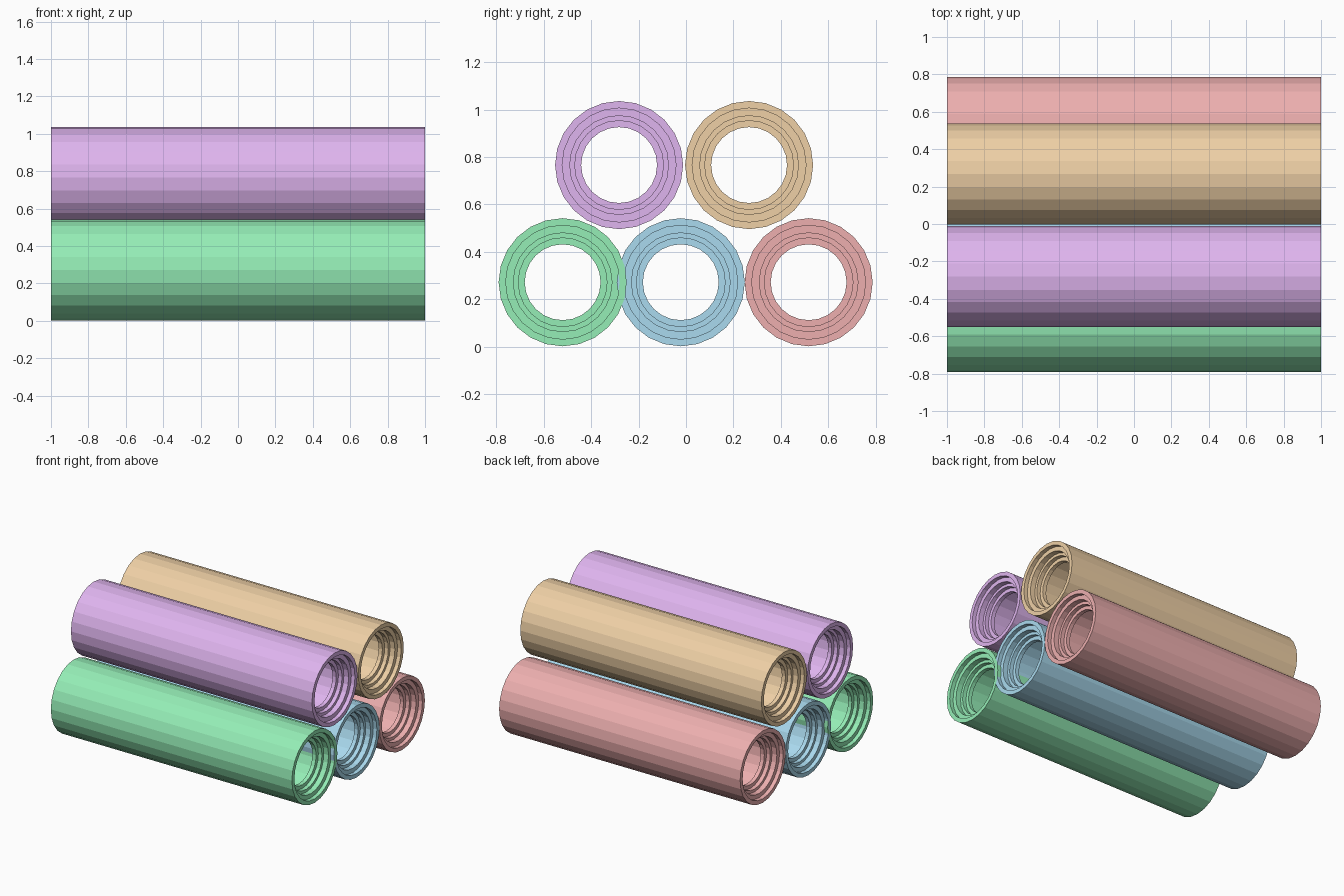
import bpy, bmesh
from math import cos, sin, pi

if "Cube" in bpy.data.objects:
    bpy.data.objects.remove(bpy.data.objects["Cube"])

SIDES = 24

# Half of the pipe's closed wall section as (x, radius): stepped rim, then a wide bore
HALF = [(1.0, 0.27), (1.0, 0.24), (0.97, 0.24), (0.97, 0.208),
        (0.93, 0.208), (0.93, 0.187), (0.90, 0.187), (0.90, 0.16),
        (0.87, 0.16), (0.87, 0.238)]
PROFILE = HALF + [(-x, r) for x, r in reversed(HALF)]


def pipe(name, y, z, color):
    bm = bmesh.new()
    # Sweep the section round the x axis
    rings = []
    for x, r in PROFILE:
        rings.append([bm.verts.new((x, r * cos(2 * pi * i / SIDES),
                                    r * sin(2 * pi * i / SIDES)))
                      for i in range(SIDES)])
    for k, a in enumerate(rings):
        b = rings[(k + 1) % len(rings)]
        for i in range(SIDES):
            j = (i + 1) % SIDES
            bm.faces.new((a[i], a[j], b[j], b[i]))
    bmesh.ops.recalc_face_normals(bm, faces=bm.faces)
    mesh = bpy.data.meshes.new(name)
    bm.to_mesh(mesh)
    bm.free()
    mat = bpy.data.materials.new(name + "_paint")
    mat.diffuse_color = (*color, 1)
    mat.use_nodes = True
    mat.node_tree.nodes["Principled BSDF"].inputs["Base Color"].default_value = mat.diffuse_color
    mesh.materials.append(mat)
    obj = bpy.data.objects.new(name, mesh)
    obj.location = (0, y, z)
    bpy.context.collection.objects.link(obj)


# Bottom row of three pipes
pipe("bottom_front_pipe", -0.52, 0.272, (0.30, 0.85, 0.47))
pipe("bottom_middle_pipe", -0.022, 0.272, (0.40, 0.70, 0.86))
pipe("bottom_back_pipe", 0.517, 0.272, (0.85, 0.43, 0.43))
# Top row of two pipes resting in the gaps
pipe("top_front_pipe", -0.282, 0.766, (0.74, 0.46, 0.86))
pipe("top_back_pipe", 0.266, 0.766, (0.86, 0.63, 0.38))
